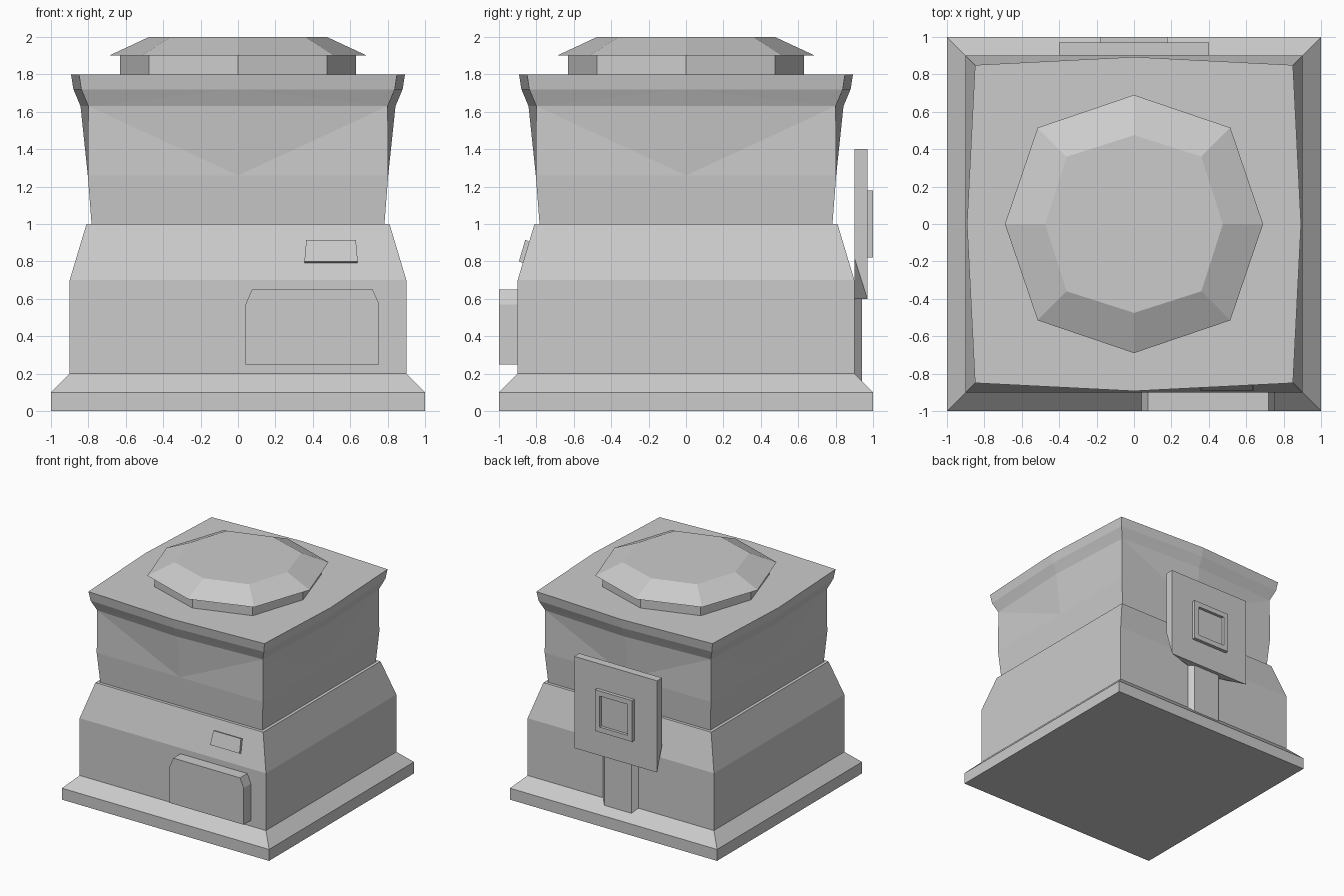
import bpy, math

cube = bpy.data.objects.get("Cube")
if cube:
    bpy.data.objects.remove(cube)

grey = bpy.data.materials.new("plain grey")
grey.use_nodes = True
COLOUR = (0.6, 0.6, 0.6, 1)
grey.diffuse_color = COLOUR
grey.node_tree.nodes["Principled BSDF"].inputs["Base Color"].default_value = COLOUR


def sign(v):
    return 0 if abs(v) < 0.01 else math.copysign(1, v)


def square(half, z):
    return [(-half, -half, z), (half, -half, z), (half, half, z), (-half, half, z)]


def eight(mid, corner, z):
    """Ring alternating between points on the axes and on the diagonals."""
    ring = []
    for k in range(8):
        a = k * math.pi / 4
        r = corner if k % 2 else mid
        ring.append((sign(math.cos(a)) * r, sign(math.sin(a)) * r, z))
    return ring


def loft(name, rings, folds={}):
    """Skin rings bottom to top; folds maps a band to the parity of its diagonal."""
    n = len(rings[0])
    verts = [p for ring in rings for p in ring]
    faces = [list(range(n))[::-1], list(range(len(verts) - n, len(verts)))]
    for b in range(len(rings) - 1):
        for i in range(n):
            j = (i + 1) % n
            lo, lo2, hi, hi2 = b * n + i, b * n + j, b * n + n + i, b * n + n + j
            if b not in folds:
                faces.append([lo, lo2, hi2, hi])
            elif i % 2 == folds[b]:
                faces += [[lo, lo2, hi2], [lo, hi2, hi]]
            else:
                faces += [[lo, lo2, hi], [lo2, hi2, hi]]
    mesh = bpy.data.meshes.new(name)
    mesh.from_pydata(verts, [], faces)
    mesh.materials.append(grey)
    obj = bpy.data.objects.new(name, mesh)
    bpy.context.collection.objects.link(obj)
    return obj


def rect_y(x0, x1, z0, z1, y):
    """Upright rectangle, wound for lofting towards +y."""
    return [(x0, y, z0), (x0, y, z1), (x1, y, z1), (x1, y, z0)]


# Plinth and lower body
loft("plinth", [square(1, 0), square(1, 0.1), square(0.9, 0.2)])
loft("lower_body", [square(0.9, 0.2), square(0.9, 0.7), square(0.81, 1)])

# Upper body, square below and bulging at mid-side towards the rim
loft("upper_body", [
    eight(0.783, 0.783, 1), eight(0.803, 0.803, 1.26), eight(0.842, 0.80, 1.63),
    eight(0.88, 0.838, 1.72), eight(0.893, 0.85, 1.8)], folds={1: 0, 2: 1})

# Octagonal lid on a short neck
loft("lid_neck", [eight(0.63, 0.475, 1.8), eight(0.63, 0.475, 1.9)])
loft("lid", [eight(0.69, 0.515, 1.9), eight(0.475, 0.36, 2)])

# Front hatch with clipped upper corners
outline = [(0.04, 0.25), (0.04, 0.57), (0.075, 0.65),
           (0.72, 0.65), (0.755, 0.57), (0.755, 0.25)]
loft("front_hatch", [[(x, y, z) for x, z in outline] for y in (-1, -0.9)])

# Small tapered plate lying on the sloped front
outer = [(0.355, -0.893, 0.80), (0.365, -0.86, 0.915),
         (0.63, -0.86, 0.915), (0.64, -0.893, 0.80)]
inner = [(0.355, -0.87, 0.79), (0.365, -0.834, 0.905),
         (0.63, -0.834, 0.905), (0.64, -0.87, 0.79)]
loft("front_label_plate", [outer, inner])

# Rear post, wider at the wall
loft("rear_post", [[(-0.17, 0.9, z), (0.17, 0.9, z), (0.13, 0.94, z), (-0.13, 0.94, z)]
                   for z in (0.16, 0.6)])

# Rear panel with its lower wall-side corners cut away
back = [(-0.17, 0.9, 0.6), (-0.4, 0.9, 0.82), (-0.4, 0.9, 1.4),
        (0.4, 0.9, 1.4), (0.4, 0.9, 0.82), (0.17, 0.9, 0.6)]
front = rect_y(-0.4, 0.4, 0.6, 1.4, 0.97)
mesh = bpy.data.meshes.new("rear_panel")
mesh.from_pydata(back + front, [], [
    (5, 4, 3, 2, 1, 0), (6, 7, 8, 9), (0, 1, 6), (1, 2, 7, 6),
    (2, 3, 8, 7), (3, 4, 9, 8), (4, 5, 9), (5, 0, 6, 9)])
mesh.materials.append(grey)
bpy.context.collection.objects.link(bpy.data.objects.new("rear_panel", mesh))

# Raised square frame with a recessed centre on the rear panel
C, OUT, IN = 1.0, 0.18, 0.135
loft("rear_frame", [rect_y(-h, h, C - h, C + h, y) for h, y in
                    ((OUT, 0.965), (OUT, 1), (IN, 1), (IN, 0.975))])
